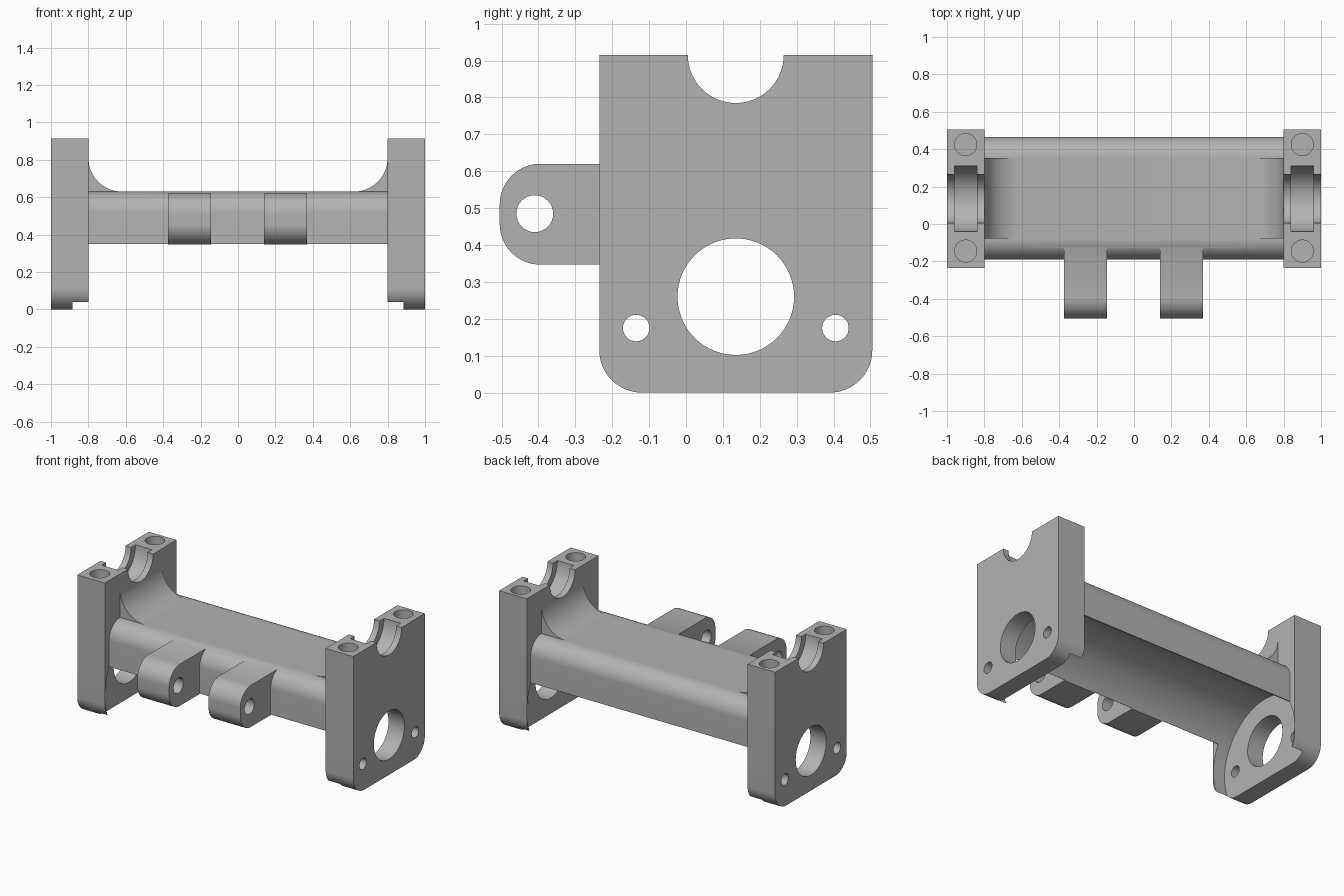
import bpy, bmesh, math
from mathutils import Vector

cube = bpy.data.objects.get("Cube")
if cube:
    bpy.data.objects.remove(cube, do_unlink=True)

grey = bpy.data.materials.new("plain grey")
grey.use_nodes = True
grey.diffuse_color = (0.45, 0.45, 0.45, 1)
grey.node_tree.nodes["Principled BSDF"].inputs["Base Color"].default_value = grey.diffuse_color

MID = 0.135          # depth of the plate and bore centre line
TOP = 0.915


def arc(u, v, r, a0, a1, n=16):
    angles = [math.radians(a0 + (a1 - a0) * i / n) for i in range(n + 1)]
    return [(u + r * math.cos(a), v + r * math.sin(a)) for a in angles]


def rounded(u0, u1, v0, v1, r, corners):
    """Rectangle whose corners are rounded where flagged, starting lower left."""
    pts = []
    spots = [(u0, v0, 1, 1), (u1, v0, -1, 1), (u1, v1, -1, -1), (u0, v1, 1, -1)]
    for i, (u, v, su, sv) in enumerate(spots):
        if corners[i]:
            pts += arc(u + su * r, v + sv * r, r, 180 + 90 * i, 270 + 90 * i)
        else:
            pts.append((u, v))
    return pts


def prism(name, profile, start, end, axis):
    """Extrude a profile along x, y or z."""
    place = {"x": lambda p, t: (t, p[0], p[1]),
             "y": lambda p, t: (p[0], t, p[1]),
             "z": lambda p, t: (p[0], p[1], t)}[axis]
    bm = bmesh.new()
    face = bm.faces.new([bm.verts.new(place(p, start)) for p in profile])
    ext = bmesh.ops.extrude_face_region(bm, geom=[face])
    move = Vector(place((0, 0), end - start))
    bmesh.ops.translate(bm, vec=move, verts=[g for g in ext["geom"] if isinstance(g, bmesh.types.BMVert)])
    bmesh.ops.recalc_face_normals(bm, faces=bm.faces)
    mesh = bpy.data.meshes.new(name)
    bm.to_mesh(mesh)
    bm.free()
    mesh.materials.append(grey)
    obj = bpy.data.objects.new(name, mesh)
    bpy.context.collection.objects.link(obj)
    return obj


def cylinder(name, u, v, r, start, end, axis, n=48):
    return prism(name, arc(u, v, r, 0, 360, n)[:-1], start, end, axis)


def combine(target, tool, operation):
    mod = target.modifiers.new(operation.lower(), "BOOLEAN")
    mod.operation, mod.solver, mod.object = operation, "EXACT", tool
    bpy.context.view_layer.objects.active = target
    bpy.ops.object.modifier_apply(modifier=mod.name)
    bpy.data.objects.remove(tool, do_unlink=True)


# Cross bar with rounded upper edges
body = prism("bracket_frame", rounded(-0.19, 0.465, 0.35, 0.63, 0.11, (0, 0, 1, 1)), -0.9, 0.9, "x")

# End plates and the fillets that run up to them
for side in (-1, 1):
    plate = prism("end_plate", rounded(MID - 0.37, MID + 0.37, 0, TOP, 0.115, (1, 1, 0, 0)),
                  side * 0.8, side, "x")
    combine(body, plate, "UNION")
    curve = [(side * x, z) for x, z in arc(0.62, 0.81, 0.18, 270, 360)]
    outline = [(side * 0.62, 0.6)] + curve + [(side * 0.85, 0.81), (side * 0.85, 0.6)]
    combine(body, prism("end_fillet", outline, -0.078, 0.353, "y"), "UNION")

# Front lugs
for x in (-0.26, 0.255):
    lug = prism("front_lug", rounded(-0.505, -0.1, 0.347, 0.62, 0.11, (1, 0, 0, 1)),
                x - 0.115, x + 0.115, "x")
    combine(body, lug, "UNION")

# Hollow underside, which also recesses the inner faces of the plates
combine(body, cylinder("underside_cutter", MID, 0.175, 0.368, -0.885, 0.885, "x", 96), "DIFFERENCE")

# Lug pin holes
combine(body, cylinder("pin_cutter", -0.41, 0.485, 0.05, -0.5, 0.5, "x", 32), "DIFFERENCE")

# Openings in each end plate
for side in (-1, 1):
    cutters = [
        cylinder("bore_cutter", MID, 0.26, 0.158, side * 0.79, side * 1.05, "x", 64),
        cylinder("saddle_cutter", MID, TOP, 0.13, side * 0.79, side * 1.05, "x", 64),
        cylinder("groove_cutter", MID, TOP, 0.175, side * 0.84, side * 0.96, "x", 64),
    ]
    for y in (MID - 0.27, MID + 0.27):
        cutters.append(cylinder("screw_cutter", y, 0.175, 0.036, side * 0.79, side * 1.05, "x", 32))
    for y in (-0.145, 0.425):
        cutters.append(cylinder("bolt_cutter", side * 0.9, y, 0.059, TOP - 0.25, TOP + 0.1, "z", 32))
    for cutter in cutters:
        combine(body, cutter, "DIFFERENCE")

# Smooth the curves, keep the machined edges sharp
bpy.ops.object.select_all(action="DESELECT")
body.select_set(True)
bpy.context.view_layer.objects.active = body
bpy.ops.object.shade_smooth_by_angle(angle=math.radians(30))
